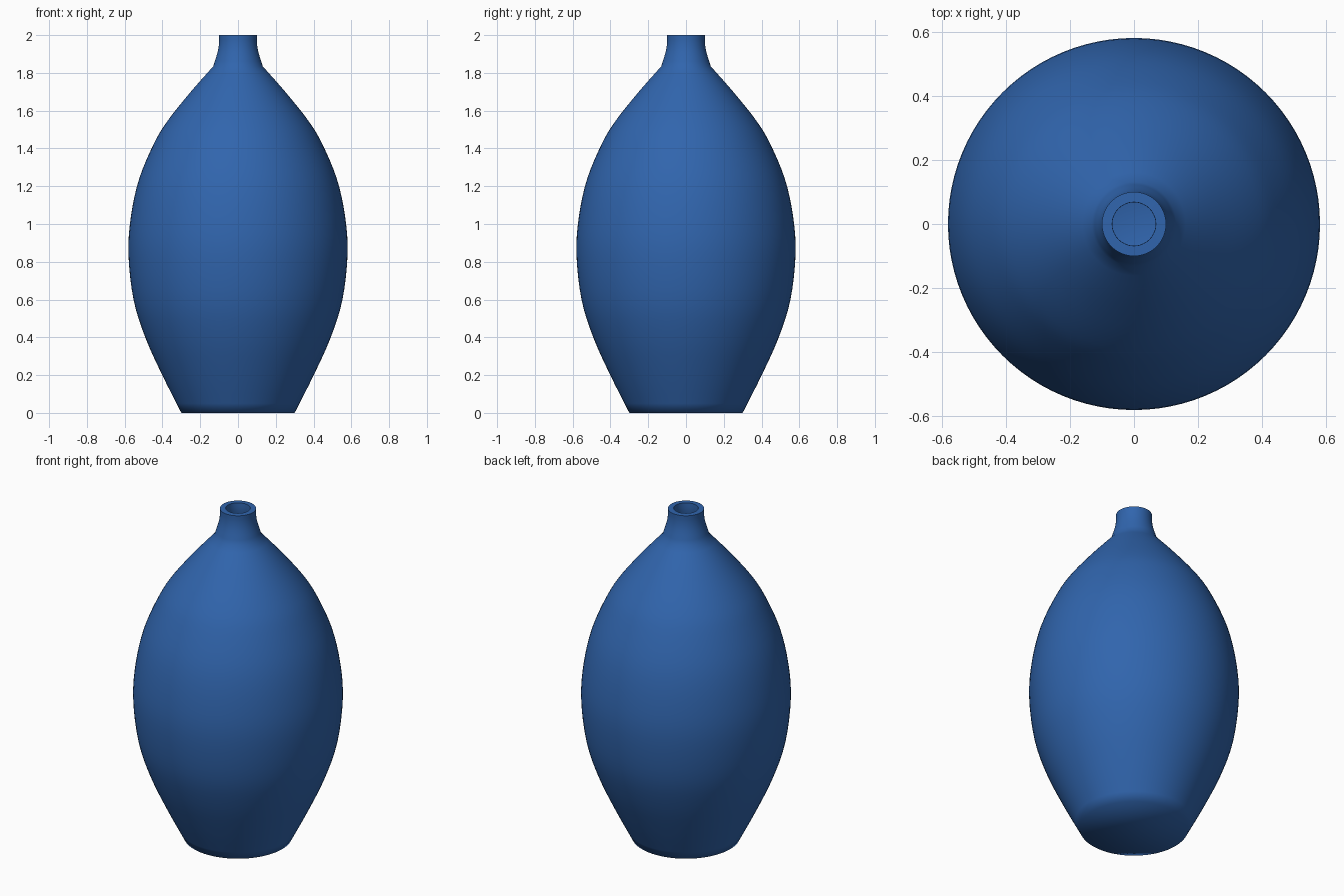
import bpy, bmesh, math
from mathutils import Vector

if "Cube" in bpy.data.objects:
    bpy.data.objects.remove(bpy.data.objects["Cube"])

SEGMENTS = 96


def smooth_curve(pts, steps):
    """Catmull-Rom curve through (radius, height) points."""
    p = [Vector(q) for q in pts]
    p = [2 * p[0] - p[1]] + p + [2 * p[-1] - p[-2]]
    out = []
    for i in range(1, len(p) - 2):
        a, b, c, d = p[i - 1:i + 3]
        for k in range(steps):
            t = k / steps
            out.append(0.5 * (2 * b + (c - a) * t + (2 * a - 5 * b + 4 * c - d) * t * t
                              + (3 * b - a - 3 * c + d) * t ** 3))
    return out + [p[-2]]


# Body and neck profiles, meeting at a crease
body = smooth_curve([(0.30, 0), (0.401, 0.2), (0.491, 0.4), (0.553, 0.6), (0.58, 0.84),
                     (0.567, 1.04), (0.523, 1.24), (0.443, 1.43), (0.37, 1.55),
                     (0.25, 1.70), (0.131, 1.835)], 4)
neck = smooth_curve([(0.131, 1.835), (0.108, 1.91), (0.10, 1.96), (0.10, 2.0)], 3)
profile = body + neck[1:]

# Lathe the outer shell, closed by a flat base
bm = bmesh.new()
rings = []
for r, z in profile:
    rings.append([bm.verts.new((r * math.cos(a), r * math.sin(a), z))
                  for a in (2 * math.pi * i / SEGMENTS for i in range(SEGMENTS))])
for lo, hi in zip(rings, rings[1:]):
    for i in range(SEGMENTS):
        j = (i + 1) % SEGMENTS
        bm.faces.new((lo[i], lo[j], hi[j], hi[i]))
bm.faces.new(list(reversed(rings[0])))

mesh = bpy.data.meshes.new("vase")
bm.to_mesh(mesh)
bm.free()
vase = bpy.data.objects.new("vase", mesh)
bpy.context.collection.objects.link(vase)

# Hollow inside with an even wall
wall = vase.modifiers.new("wall", 'SOLIDIFY')
wall.thickness = 0.032
wall.offset = -1
wall.use_even_offset = True

# Blue glaze
blue = bpy.data.materials.new("blue_glaze")
blue.diffuse_color = (0.03, 0.13, 0.42, 1)
blue.use_nodes = True
blue.node_tree.nodes["Principled BSDF"].inputs["Base Color"].default_value = blue.diffuse_color
mesh.materials.append(blue)

# Smooth round the base, sharp at the lip
bpy.context.view_layer.objects.active = vase
vase.select_set(True)
bpy.ops.object.modifier_apply(modifier="wall")
bpy.ops.object.shade_smooth_by_angle(angle=math.radians(75))
